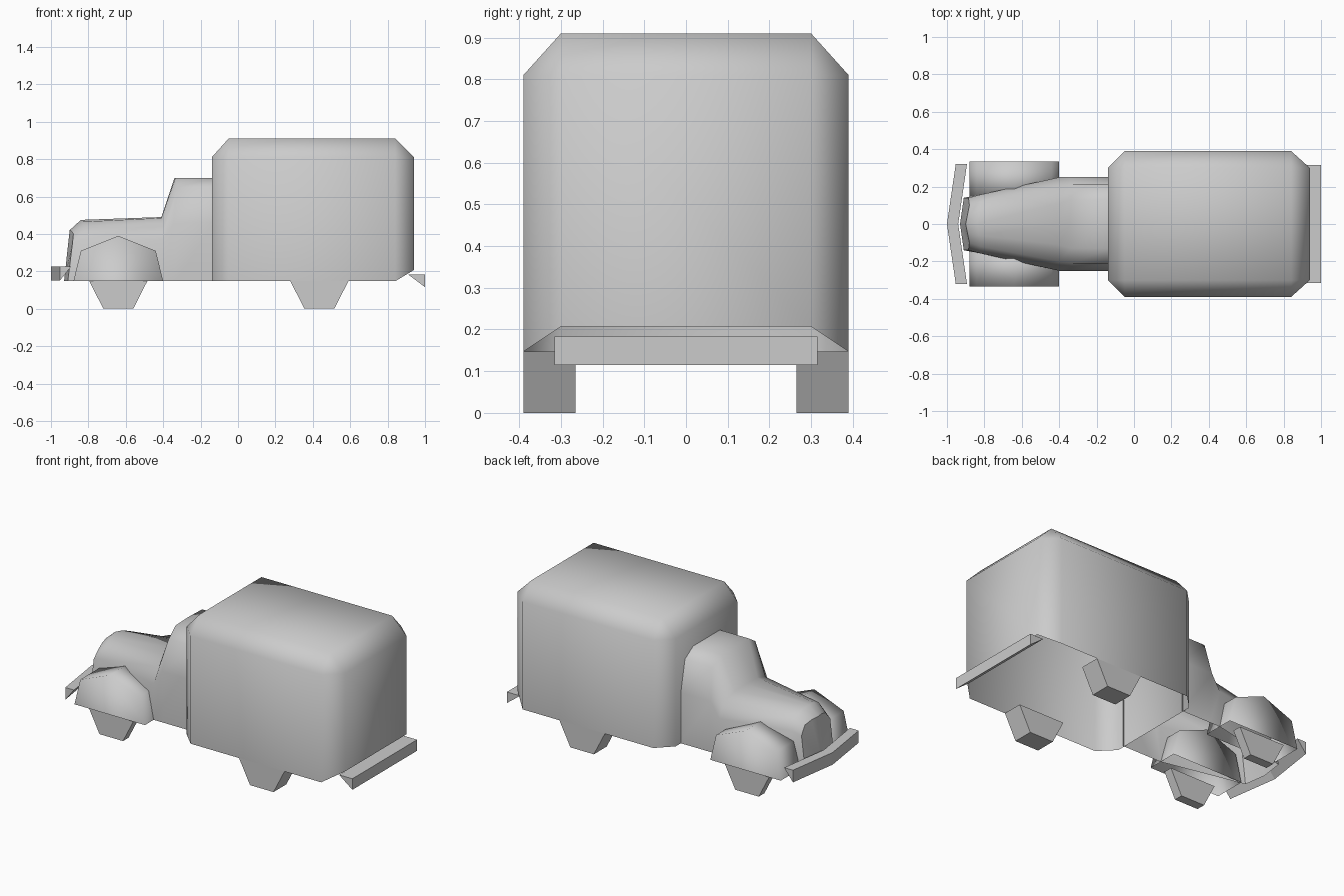
import bpy, bmesh

cube = bpy.data.objects.get("Cube")
if cube:
    bpy.data.objects.remove(cube)

# One plain grey paint
paint = bpy.data.materials.new("grey_paint")
paint.use_nodes = True
GREY = (0.6, 0.6, 0.6, 1)
paint.diffuse_color = GREY
paint.node_tree.nodes["Principled BSDF"].inputs["Base Color"].default_value = GREY


def finish(name, bm, smooth=False):
    bmesh.ops.recalc_face_normals(bm, faces=bm.faces)
    for f in bm.faces:
        f.smooth = smooth
    me = bpy.data.meshes.new(name)
    bm.to_mesh(me)
    bm.free()
    me.materials.append(paint)
    ob = bpy.data.objects.new(name, me)
    bpy.context.collection.objects.link(ob)
    return ob


def loft(name, rings, smooth=False, closed=True, caps=(True, True)):
    """Skin a row of matching cross-sections."""
    bm = bmesh.new()
    rows = [[bm.verts.new(p) for p in ring] for ring in rings]
    n = len(rows[0])
    for a, b in zip(rows, rows[1:]):
        for i in range(n if closed else n - 1):
            j = (i + 1) % n
            bm.faces.new((a[i], a[j], b[j], b[i]))
    if caps[0]:
        bm.faces.new(rows[0])
    if caps[1]:
        bm.faces.new(rows[-1])
    return finish(name, bm, smooth)


# Cargo box: bevelled shell, open underneath
bm = bmesh.new()
for s in (-1, 1):
    for p in [(-.05, .30, .91), (.84, .30, .91),
              (-.14, .30, .81), (-.05, .39, .81), (.84, .39, .81), (.94, .30, .81),
              (-.14, .30, .147), (-.05, .39, .147), (.84, .39, .147), (.94, .30, .207)]:
        bm.verts.new((p[0], s * p[1], p[2]))
bmesh.ops.convex_hull(bm, input=bm.verts)
bmesh.ops.dissolve_limit(bm, angle_limit=.02, verts=bm.verts, edges=bm.edges)
bmesh.ops.recalc_face_normals(bm, faces=bm.faces)
under = [f for f in bm.faces if f.normal.z < -.4]
bmesh.ops.delete(bm, geom=under, context='FACES_ONLY')
finish("cargo_box", bm, True)


# Cab and hood: sections from sill up to the centre ridge, then mirrored
def section(half):
    return half + [(x, -y, z) for x, y, z in reversed(half[:-1])]


cab_side = [(.25, .147), (.25, .46), (.21, .65), (.13, .70), (0, .70)]
cab_front = [-.33, -.345, -.325, -.335, -.34]
body = [
    [(-.13, y, z) for y, z in cab_side],
    [(x, y, z) for x, (y, z) in zip(cab_front, cab_side)],
    [(-.40, .25, .147), (-.40, .25, .37), (-.40, .20, .455), (-.41, .11, .485), (-.41, 0, .49)],
    [(-.84, .155, .147), (-.83, .155, .37), (-.82, .12, .44), (-.83, .06, .465), (-.84, 0, .475)],
    [(-.91, .14, .147), (-.885, .14, .35), (-.88, .10, .40), (-.89, .05, .415), (-.90, 0, .42)],
]
cab = loft("cab_and_hood", [section(h) for h in body], True, closed=False, caps=(False, False))

# Nose: shallow vertical keel closing the hood
bm = bmesh.new()
nose = [bm.verts.new(p) for p in section(body[-1])]
keel = bm.verts.new((-.93, 0, .147))
for a, b in zip(nose, nose[1:]):
    bm.faces.new((a, b, keel))
finish("nose", bm, True)

# Fenders and wheels on both sides
fender = [(-.88, .147), (-.84, .31), (-.64, .39), (-.44, .31), (-.40, .147)]
wheel = [(-.155, .147), (-.08, 0), (.08, 0), (.155, .147)]
for s, side in ((1, "left"), (-1, "right")):
    loft("front_fender_" + side,
         [[(x, s * y, z) for x, z in fender] for y in (.14, .335)], True, closed=False)
    for name, cx, outer in (("front_wheel_", -.64, .32), ("rear_wheel_", .435, .39)):
        loft(name + side,
             [[(cx + x, s * y, z) for x, z in wheel] for y in (.265, outer)])

# Wedge bumpers, the front one swept back at its ends
loft("front_bumper", [
    [(-1 + back, y, .15), (-1 + back, y, .225), (-.94 + back, y, .225)]
    for y, back in ((-.32, .047), (0, 0), (.32, .047))])
loft("rear_bumper", [
    [(1, y, .115), (1, y, .183), (.91, y, .183)] for y in (-.315, .315)])
